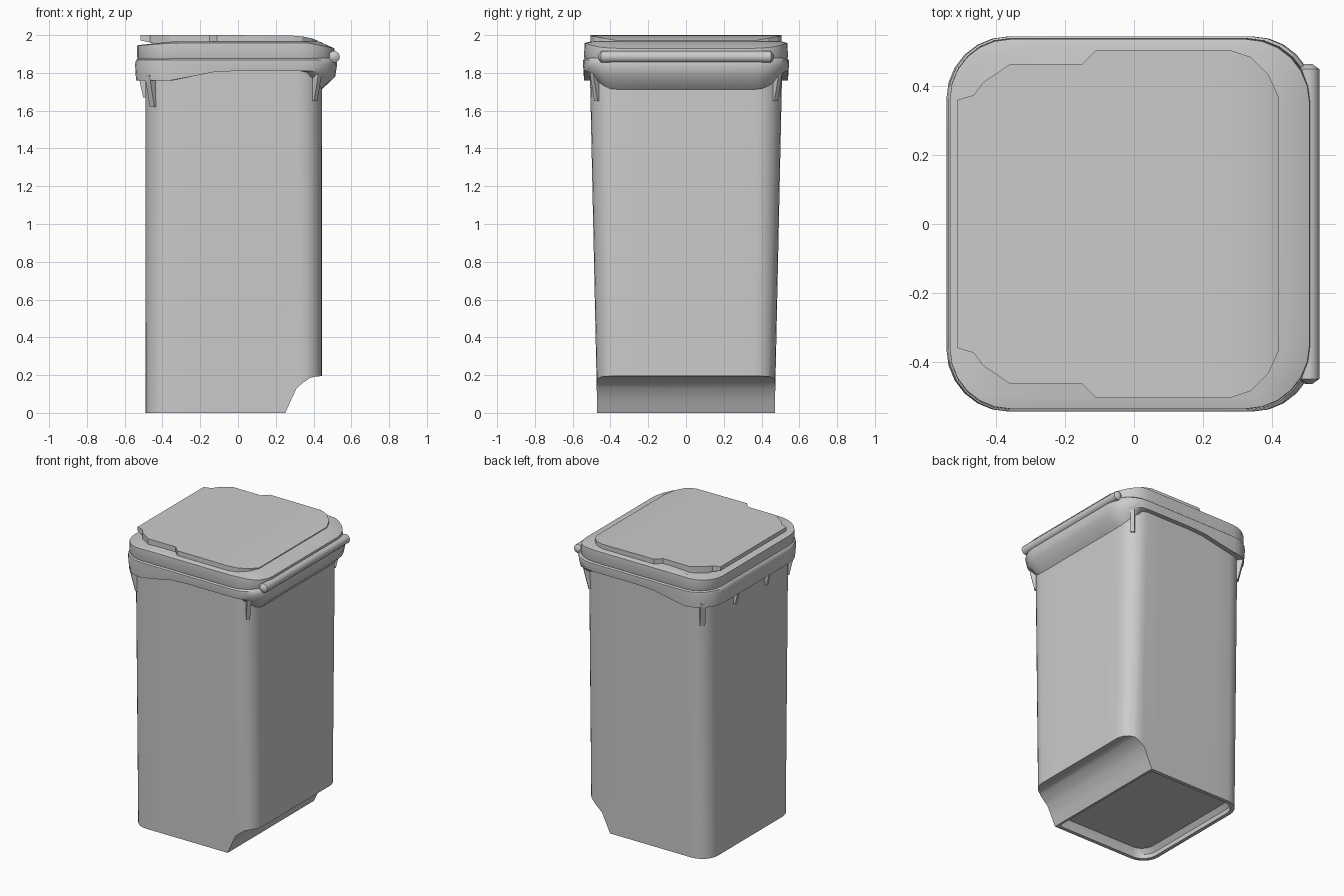
import bpy, bmesh, math

if "Cube" in bpy.data.objects:
    bpy.data.objects.remove(bpy.data.objects["Cube"])

def finish(name, bm, angle=35):
    bmesh.ops.recalc_face_normals(bm, faces=bm.faces)
    me = bpy.data.meshes.new(name)
    bm.to_mesh(me)
    bm.free()
    ob = bpy.data.objects.new(name, me)
    bpy.context.collection.objects.link(ob)
    if angle:
        bpy.ops.object.select_all(action='DESELECT')
        ob.select_set(True)
        bpy.context.view_layer.objects.active = ob
        bpy.ops.object.shade_smooth_by_angle(angle=math.radians(angle))
    return ob

def loop(x0, x1, hy, rl, rr, zf, seg=6, sub=6):
    """Rounded rectangle; zf is a height or a function of x."""
    arcs = []
    for cx, cy, r, a0 in ((x1 - rr, hy - rr, rr, 0), (x0 + rl, hy - rl, rl, 90),
                          (x0 + rl, -hy + rl, rl, 180), (x1 - rr, -hy + rr, rr, 270)):
        arcs.append([(cx + r * math.cos(math.radians(a0 + 90 * i / seg)),
                      cy + r * math.sin(math.radians(a0 + 90 * i / seg))) for i in range(seg + 1)])
    pts = []
    for k, arc in enumerate(arcs):
        pts += arc
        (ax, ay), (bx, by) = arc[-1], arcs[(k + 1) % 4][0]
        pts += [(ax + (bx - ax) * i / sub, ay + (by - ay) * i / sub) for i in range(1, sub)]
    return [(x, y, zf(x) if callable(zf) else zf) for x, y in pts]

def loft(name, loops, angle=35):
    bm = bmesh.new()
    rings = [[bm.verts.new(p) for p in lp] for lp in loops]
    n = len(rings[0])
    for a, b in zip(rings, rings[1:]):
        for i in range(n):
            bm.faces.new((a[i], a[(i + 1) % n], b[(i + 1) % n], b[i]))
    bm.faces.new(rings[0][::-1])
    bm.faces.new(rings[-1])
    return finish(name, bm, angle)

def ramp(*pts):
    """Piecewise linear height along x."""
    def f(x):
        if x <= pts[0][0]:
            return pts[0][1]
        for (a, za), (b, zb) in zip(pts, pts[1:]):
            if x <= b:
                return za + (zb - za) * (x - a) / (b - a)
        return pts[-1][1]
    return f

def prism(name, prof, y0, y1, angle=0):
    """Extrude an x-z profile along y."""
    bm = bmesh.new()
    a = [bm.verts.new((x, y0, z)) for x, z in prof]
    b = [bm.verts.new((x, y1, z)) for x, z in prof]
    n = len(prof)
    for i in range(n):
        bm.faces.new((a[i], a[(i + 1) % n], b[(i + 1) % n], b[i]))
    bm.faces.new(a[::-1])
    bm.faces.new(b)
    return finish(name, bm, angle)

# Tapered body with wheel notch and recessed underside
body = loft("body", [loop(-0.49, 0.445, 0.47, 0.12, 0.11, 0),
                     loop(-0.49, 0.445, 0.51, 0.14, 0.13, 1.86)])
notch = prism("notch_cutter", [(0.25, -0.001), (0.275, 0.055), (0.31, 0.13), (0.345, 0.16),
                               (0.38, 0.185), (0.41, 0.192), (0.5, 0.2), (0.7, 0.2),
                               (0.7, -0.2), (0.25, -0.2)], -0.7, 0.7, 35)
recess = loft("recess_cutter", [loop(-0.465, 0.235, 0.445, 0.1, 0.02, -0.1),
                                loop(-0.465, 0.235, 0.445, 0.1, 0.02, 0.03),
                                loop(-0.44, 0.225, 0.43, 0.09, 0.02, 0.06)])
for cutter in (notch, recess):
    m = body.modifiers.new("cut", 'BOOLEAN')
    m.operation = 'DIFFERENCE'
    m.solver = 'EXACT'
    m.object = cutter
bpy.ops.object.select_all(action='DESELECT')
body.select_set(True)
bpy.context.view_layer.objects.active = body
for m in list(body.modifiers):
    bpy.ops.object.modifier_apply(modifier=m.name)
for cutter in (notch, recess):
    bpy.data.objects.remove(cutter)
bpy.ops.object.shade_smooth_by_angle(angle=math.radians(35))

# Flared rim with a wavy lower edge
low = ramp((-0.35, 1.76), (-0.1, 1.81), (0.34, 1.81), (0.44, 1.71))
mid = ramp((-0.35, 1.76), (-0.1, 1.81), (0.4, 1.81), (0.52, 1.78))
loft("rim", [loop(-0.485, 0.442, 0.5, 0.14, 0.13, low),
             loop(-0.54, 0.515, 0.54, 0.18, 0.18, mid),
             loop(-0.545, 0.525, 0.545, 0.18, 0.18, 1.845),
             loop(-0.54, 0.52, 0.545, 0.18, 0.18, 1.868),
             loop(-0.525, 0.51, 0.53, 0.17, 0.17, 1.88)], 40)

# Lid with sloping rear edge
loft("lid", [loop(-0.53, 0.51, 0.535, 0.17, 0.18, 1.872),
             loop(-0.535, 0.515, 0.54, 0.175, 0.185, 1.885),
             loop(-0.535, 0.51, 0.537, 0.175, 0.185,
                  ramp((-0.53, 1.945), (-0.35, 1.958), (0.38, 1.958), (0.51, 1.93))),
             loop(-0.505, 0.43, 0.505, 0.15, 0.14,
                  ramp((-0.5, 1.95), (-0.35, 1.966)))], 30)

# Raised lid panel: (x, half width, top, bottom), skinned across y
panel = [(-0.515, 0.36, 2.0, 1.972), (-0.465, 0.375, 2.0, 1.96), (-0.44, 0.41, 2.0, 1.955),
         (-0.36, 0.465, 2.0, 1.955), (-0.15, 0.465, 2.0, 1.955), (-0.11, 0.505, 2.0, 1.955),
         (0.28, 0.505, 1.998, 1.955), (0.34, 0.485, 1.993, 1.955), (0.39, 0.435, 1.983, 1.955),
         (0.42, 0.37, 1.972, 1.95)]
bm = bmesh.new()
secs = [[bm.verts.new(p) for p in ((x, -w, b), (x, w, b), (x, w, t), (x, -w, t))]
        for x, w, t, b in panel]
for a, b in zip(secs, secs[1:]):
    for i in range(4):
        bm.faces.new((a[i], a[(i + 1) % 4], b[(i + 1) % 4], b[i]))
bm.faces.new(secs[0])
bm.faces.new(secs[-1][::-1])
finish("lid_panel", bm, 20)

# Rear handle bar with softly domed ends
bm = bmesh.new()
rings = [[bm.verts.new((0.508 + r * math.cos(math.tau * i / 14), y,
                        1.885 + r * math.sin(math.tau * i / 14))) for i in range(14)]
         for y, r in ((-0.465, 0.01), (-0.45, 0.031), (0.45, 0.031), (0.465, 0.01))]
for a, b in zip(rings, rings[1:]):
    for i in range(14):
        bm.faces.new((a[i], a[(i + 1) % 14], b[(i + 1) % 14], b[i]))
bm.faces.new(rings[0])
bm.faces.new(rings[-1])
finish("handle_bar", bm, 40)

# Gussets under the rim: place, outward angle, reach, top, bottom, thickness
def gusset(name, x, y, ang, reach, top, bot, th):
    ob = prism(name, [(-0.03, top), (reach, top), (reach * 0.8, top - 0.05),
                      (0.012, bot), (-0.03, bot)], -th / 2, th / 2)
    ob.location = (x, y, 0)
    ob.rotation_euler.z = math.radians(ang)

for s, side in ((1, "back"), (-1, "front")):
    gusset("corner_gusset_" + side, -0.446, s * 0.462, s * 135, 0.05, 1.79, 1.62, 0.035)
    gusset("end_gusset_" + side, -0.49, s * 0.17, 180, 0.035, 1.79, 1.67, 0.02)
    gusset("rear_gusset_" + side, 0.402, s * 0.468, s * 45, 0.05, 1.82, 1.65, 0.025)
